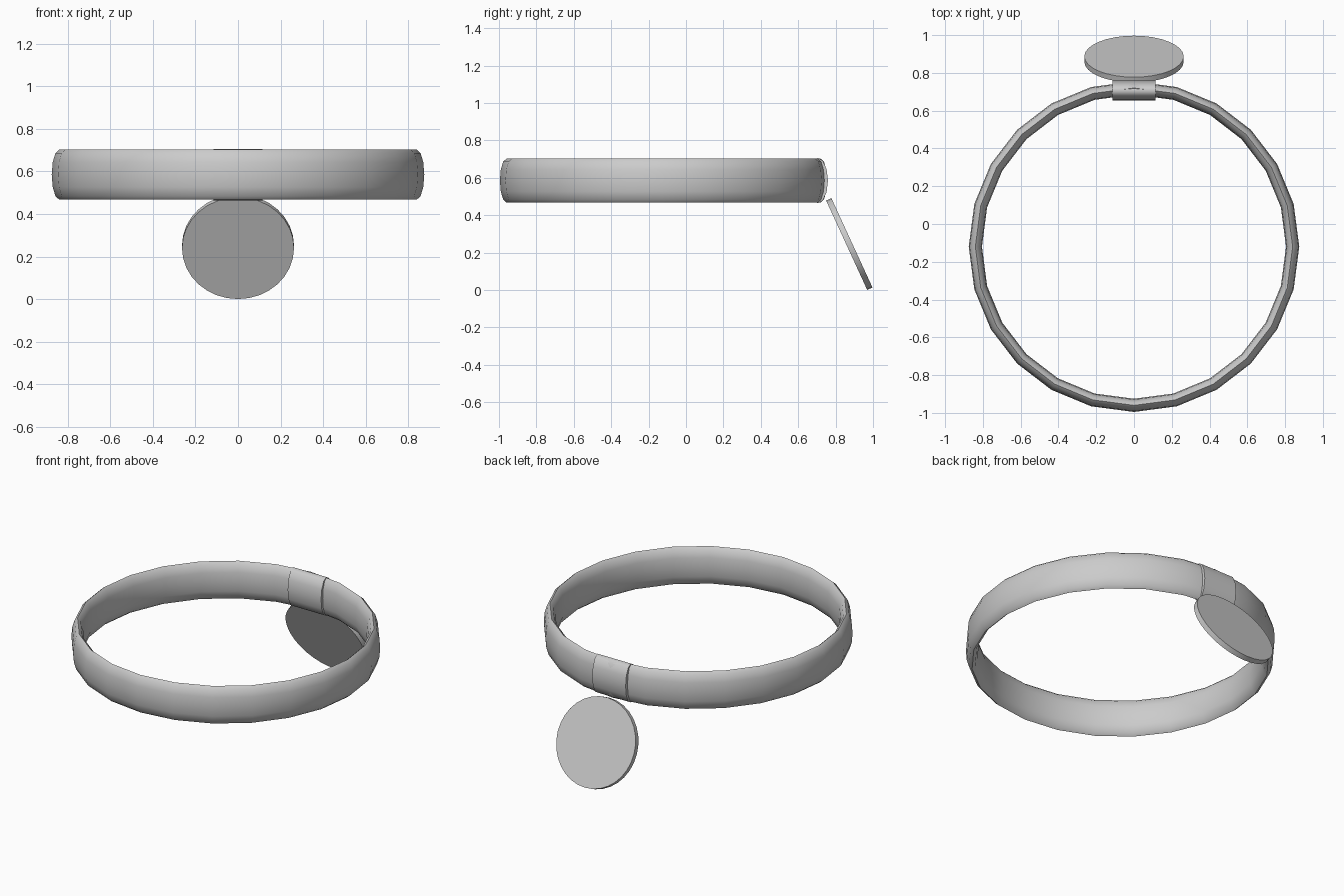
import bpy
from math import radians

if "Cube" in bpy.data.objects:
    bpy.data.objects.remove(bpy.data.objects["Cube"])

MID_Z = 0.585


def finish(name, angle):
    obj = bpy.context.object
    obj.name = name
    bpy.ops.object.transform_apply(location=False, rotation=True, scale=True)
    bpy.ops.object.shade_smooth_by_angle(angle=radians(angle))
    return obj


# collar band: torus stretched upwards into a tall oval section
bpy.ops.mesh.primitive_torus_add(
    location=(0, -0.12, MID_Z), major_segments=24, minor_segments=12,
    major_radius=0.84, minor_radius=0.035)
bpy.context.object.scale = (1, 1, 0.117 / 0.035)
finish("collar_band", 75)

# sleeve wrapped around the band at the back
bpy.ops.mesh.primitive_cylinder_add(
    vertices=12, radius=1, depth=0.23, location=(0, 0.706, MID_Z),
    rotation=(0, radians(90), 0))
bpy.context.object.scale = (0.121, 0.053, 1)
finish("band_sleeve", 75)

# round tag hanging outwards from the sleeve
bpy.ops.mesh.primitive_cylinder_add(
    vertices=32, radius=0.263, depth=0.031, location=(0, 0.873, 0.246),
    rotation=(radians(-65.3), 0, 0))
finish("round_tag", 30)
